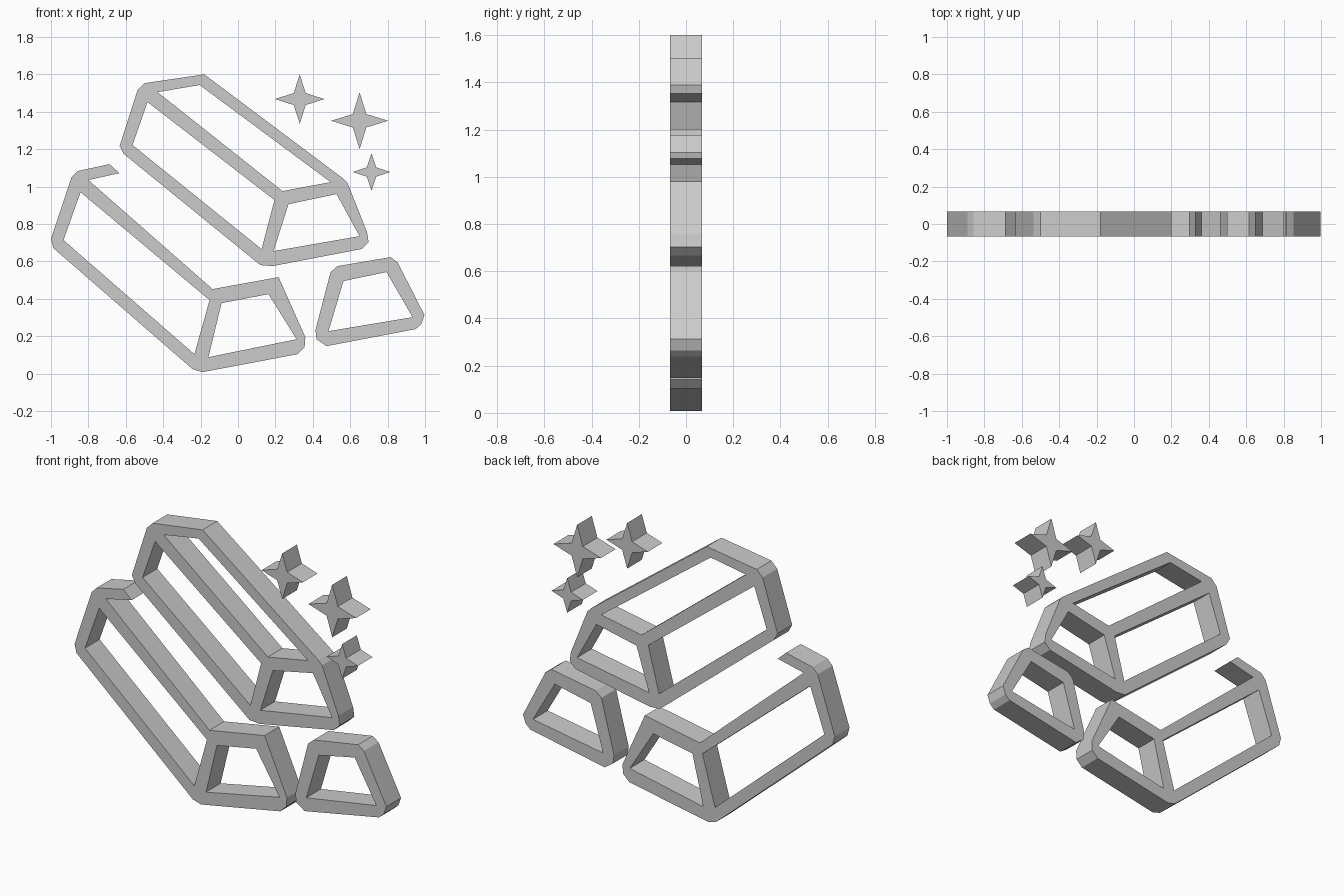
import bpy
import bmesh
from math import radians
from mathutils import Matrix

cube = bpy.data.objects.get("Cube")
if cube:
    bpy.data.objects.remove(cube, do_unlink=True)

HALF_DEPTH = 0.067

grey = bpy.data.materials.new("plain_grey")
grey.use_nodes = True
colour = (0.6, 0.6, 0.6, 1)
grey.diffuse_color = colour
grey.node_tree.nodes["Principled BSDF"].inputs["Base Color"].default_value = colour


def plate(name, *loops):
    """Extrude an outline (first loop) with holes (other loops), upright."""
    curve = bpy.data.curves.new(name + "_profile", "CURVE")
    curve.dimensions = "2D"
    curve.fill_mode = "BOTH"
    curve.extrude = HALF_DEPTH
    for loop in loops:
        spline = curve.splines.new("POLY")
        spline.points.add(len(loop) - 1)
        for point, (x, z) in zip(spline.points, loop):
            point.co = (x, z, 0, 1)
        spline.use_cyclic_u = True
    helper = bpy.data.objects.new(name + "_helper", curve)
    bpy.context.collection.objects.link(helper)
    bpy.context.view_layer.update()
    graph = bpy.context.evaluated_depsgraph_get()
    mesh = bpy.data.meshes.new_from_object(helper.evaluated_get(graph))
    bpy.data.objects.remove(helper, do_unlink=True)

    # Weld caps to walls and stand the plate up
    bm = bmesh.new()
    bm.from_mesh(mesh)
    bmesh.ops.remove_doubles(bm, verts=bm.verts, dist=0.0005)
    bmesh.ops.recalc_face_normals(bm, faces=bm.faces)
    bm.transform(Matrix.Rotation(radians(90), 4, "X"))
    for face in bm.faces:
        face.smooth = False
        face.material_index = 0
    bm.to_mesh(mesh)
    bm.free()
    mesh.materials.clear()
    mesh.materials.append(grey)
    obj = bpy.data.objects.new(name, mesh)
    bpy.context.collection.objects.link(obj)
    return obj


def star(name, x, z, reach, waist):
    """Four-pointed sparkle."""
    tips = [(0, reach), (reach, 0), (0, -reach), (-reach, 0)]
    waists = [(waist, waist), (waist, -waist), (-waist, -waist), (-waist, waist)]
    plate(name, [(x + a, z + b) for pair in zip(tips, waists) for a, b in pair])


# Upper bar: outline, top face, long face and end face openings
plate("upper_bar",
      [(-.18, 1.6), (-.5, 1.553), (-.537, 1.516), (-.633, 1.217), (-.61, 1.174),
       (.12, .58), (.185, .575), (.66, .666), (.698, .703), (.69, .757),
       (.585, 1.02), (.56, 1.045)],
      [(-.43, 1.505), (-.205, 1.543), (.495, 1.024), (.238, .976)],
      [(-.484, 1.452), (.195, .928), (.126, .666), (-.564, 1.222)],
      [(.27, .906), (.527, .96), (.65, .735), (.19, .655)])

# Lower bar: its top face is left open where the upper bar overlaps
plate("lower_bar",
      [(-.687, 1.12), (-.634, 1.072), (-.8, 1.035), (-.136, .452), (.217, .516),
       (.36, .195), (.356, .142), (.318, .104), (-.19, .008), (-.243, .024),
       (-.987, .671), (-1, .72), (-.89, 1.05), (-.858, 1.083)],
      [(-.842, .97), (-.152, .393), (-.233, .104), (-.933, .714)],
      [(-.088, .377), (.163, .425), (.313, .184), (-.158, .088)])

# Small bar end at the right
plate("small_bar_end",
      [(.532, .575), (.816, .623), (.853, .596), (.997, .313), (.98, .265),
       (.95, .238), (.473, .147), (.42, .184), (.414, .233), (.495, .543)],
      [(.564, .495), (.794, .543), (.933, .302), (.484, .227)])

# Sparkles
star("left_sparkle", .33, 1.468, .132, .032)
star("large_sparkle", .65, 1.352, .152, .036)
star("small_sparkle", .714, 1.078, .1, .025)
